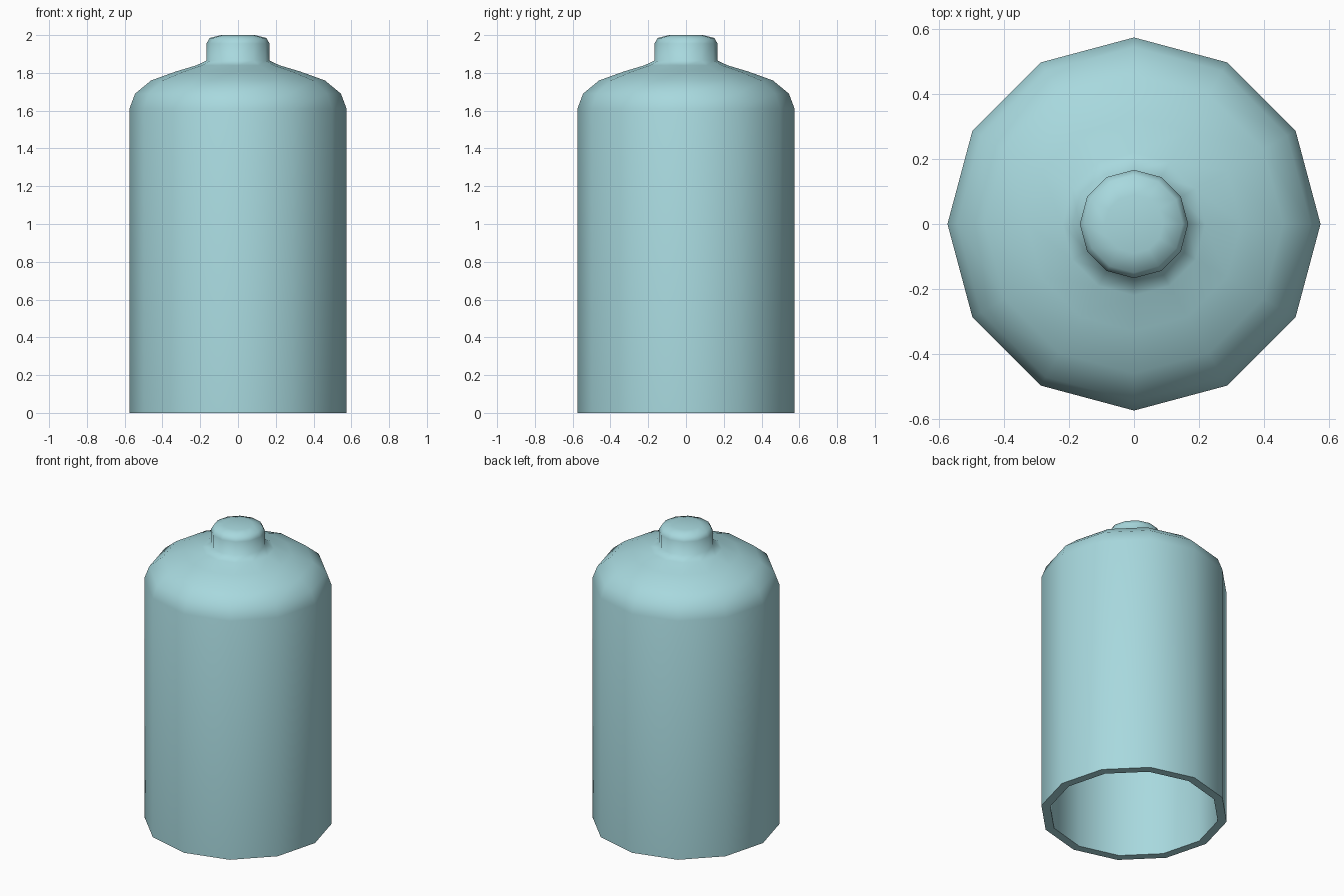
import bpy, bmesh, math

cube = bpy.data.objects.get("Cube")
if cube:
    bpy.data.objects.remove(cube, do_unlink=True)

SIDES = 12
WALL = 0.055

# Single pale teal colour
teal = bpy.data.materials.new("pale_teal")
teal.use_nodes = True
colour = (0.39, 0.69, 0.73, 1)
teal.diffuse_color = colour
teal.node_tree.nodes["Principled BSDF"].inputs["Base Color"].default_value = colour

# Profile (radius, height) from the open bottom, over the shoulder, up the neck
outer = [(0.575, 0), (0.575, 1.61), (0.545, 1.69), (0.46, 1.76), (0.33, 1.807),
         (0.22, 1.84), (0.167, 1.865), (0.167, 1.955), (0.15, 1.985), (0.09, 2.0)]
# Inner wall follows the outer one, a wall thickness inside
inner = [(r - WALL, max(0, z - WALL * (z > 1.7))) for r, z in outer]


def add_rings(bm, profile):
    """Spin a profile into rings of vertices."""
    turns = [2 * math.pi * i / SIDES for i in range(SIDES)]
    return [[bm.verts.new((r * math.cos(a), r * math.sin(a), z)) for a in turns]
            for r, z in profile]


def bridge(bm, lower, upper):
    for i in range(SIDES):
        j = (i + 1) % SIDES
        bm.faces.new((lower[i], lower[j], upper[j], upper[i]))


# Hollow bottle body: inner shell, bottom rim and outer shell in one skin
bm = bmesh.new()
rings = add_rings(bm, inner[::-1] + outer)
for lower, upper in zip(rings, rings[1:]):
    bridge(bm, lower, upper)
bm.faces.new(rings[0][::-1])
bm.faces.new(rings[-1])
bmesh.ops.recalc_face_normals(bm, faces=bm.faces)
mesh = bpy.data.meshes.new("bottle_body")
bm.to_mesh(mesh)
bm.free()
mesh.materials.append(teal)
body = bpy.data.objects.new("bottle_body", mesh)
bpy.context.collection.objects.link(body)

# Smooth walls and shoulder, sharp bottom rim
bpy.ops.object.select_all(action="DESELECT")
body.select_set(True)
bpy.context.view_layer.objects.active = body
bpy.ops.object.shade_smooth_by_angle(angle=math.radians(75))
